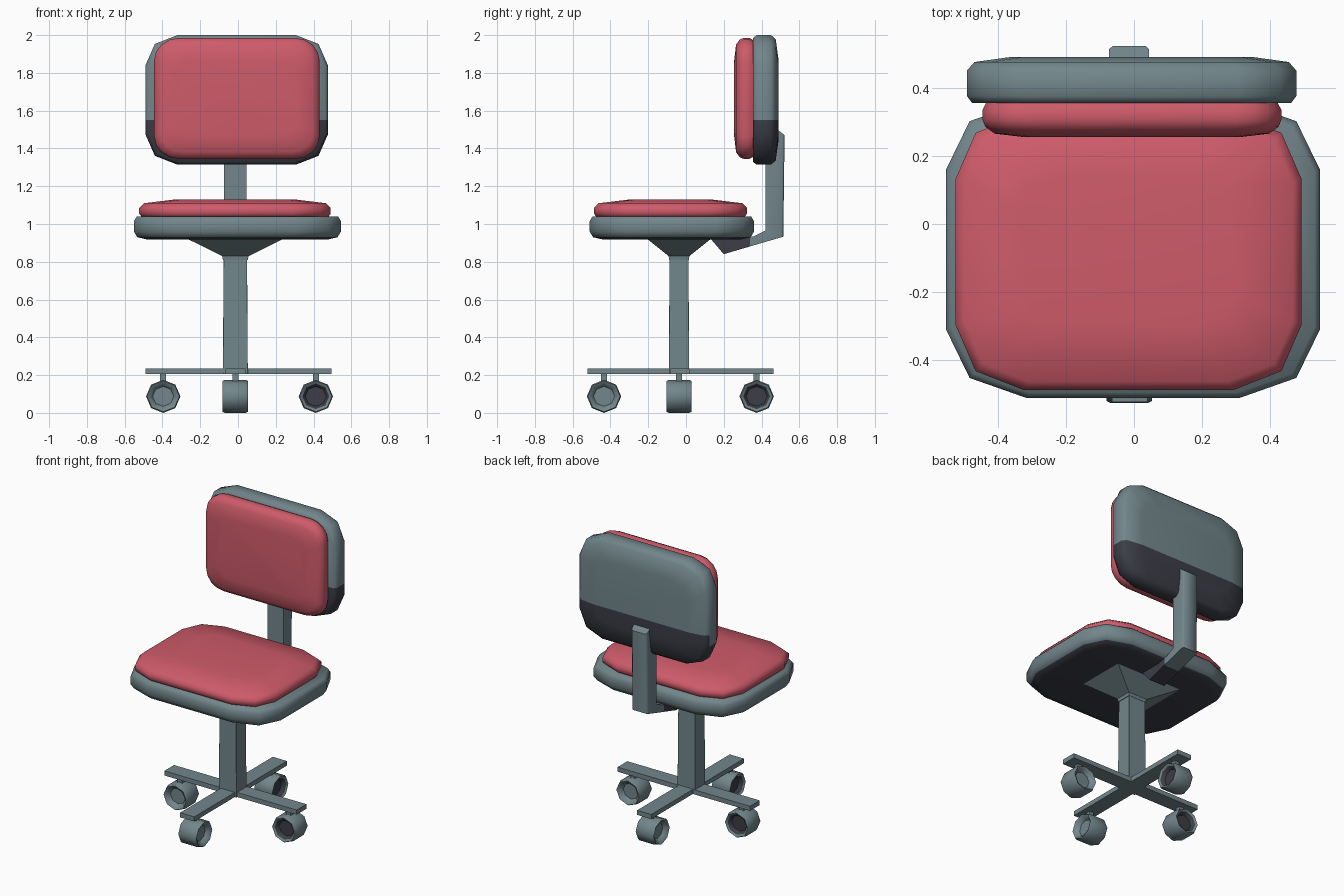
import bpy, bmesh, math
from mathutils import Matrix, Vector

if "Cube" in bpy.data.objects:
    bpy.data.objects.remove(bpy.data.objects["Cube"])


def material(name, rgb):
    m = bpy.data.materials.new(name)
    m.diffuse_color = (*rgb, 1)
    m.use_nodes = True
    m.node_tree.nodes["Principled BSDF"].inputs["Base Color"].default_value = m.diffuse_color
    return m


GREY = material("blue grey", (0.17, 0.24, 0.26))
DARK = material("charcoal", (0.045, 0.048, 0.063))
RED = material("rose red", (0.62, 0.105, 0.145))

UPRIGHT = Matrix(((1, 0, 0, 0), (0, 0, 1, 0), (0, 1, 0, 0), (0, 0, 0, 1)))  # u,v,w -> x,z,y


def finish(name, bm, mats, dark_rule=None, smooth=None):
    bmesh.ops.recalc_face_normals(bm, faces=bm.faces[:])
    if dark_rule:
        for f in bm.faces:
            f.material_index = int(dark_rule(f.calc_center_median(), f.normal))
    me = bpy.data.meshes.new(name)
    bm.to_mesh(me)
    bm.free()
    for m in mats:
        me.materials.append(m)
    ob = bpy.data.objects.new(name, me)
    bpy.context.collection.objects.link(ob)
    if smooth:
        bpy.ops.object.select_all(action='DESELECT')
        ob.select_set(True)
        bpy.context.view_layer.objects.active = ob
        bpy.ops.object.shade_smooth_by_angle(angle=math.radians(smooth))
    return ob


def stack(half, corner, segs, layers, mat):
    """Loft of rounded rectangles; layers are (inset, depth) pairs."""
    bm = bmesh.new()
    rings = []
    for inset, w in layers:
        hx, hy = half[0] - inset, half[1] - inset
        rx, ry = corner[0] * hx / half[0], corner[1] * hy / half[1]
        ring = []
        for k, (sx, sy) in enumerate(((1, 1), (-1, 1), (-1, -1), (1, -1))):
            for i in range(segs + 1):
                a = math.pi / 2 * (k + i / segs)
                p = Vector((sx * (hx - rx) + rx * math.cos(a),
                            sy * (hy - ry) + ry * math.sin(a), w))
                ring.append(bm.verts.new(mat @ p))
        rings.append(ring)
    n = len(rings[0])
    for lo, hi in zip(rings, rings[1:]):
        for i in range(n):
            bm.faces.new((lo[i], lo[(i + 1) % n], hi[(i + 1) % n], hi[i]))
    bm.faces.new(rings[0])
    bm.faces.new(rings[-1])
    bmesh.ops.remove_doubles(bm, verts=bm.verts[:], dist=1e-5)
    return bm


def cut(bm, co, no):
    bmesh.ops.bisect_plane(bm, geom=bm.verts[:] + bm.edges[:] + bm.faces[:],
                           plane_co=co, plane_no=no)


def box(name, lo, hi):
    bm = bmesh.new()
    size = [b - a for a, b in zip(lo, hi)]
    mid = [(a + b) / 2 for a, b in zip(lo, hi)]
    bmesh.ops.create_cube(bm, size=1, matrix=Matrix.Translation(mid) @ Matrix.Diagonal((*size, 1)))
    return finish(name, bm, [GREY])


# Seat shell with charcoal underside, and cushion
bm = stack((0.548, 0.435), (0.235, 0.2), 2,
           [(0.07, 0.918), (0.018, 0.93), (0, 0.96), (0, 1.015), (0.015, 1.04)],
           Matrix.Translation((-0.003, -0.075, 0)))
finish("seat_shell", bm, [GREY, DARK], lambda c, n: n.z < -0.9, smooth=60)
bm = stack((0.507, 0.405), (0.2, 0.19), 2,
           [(0.015, 1.035), (0, 1.055), (0, 1.085), (0.025, 1.11), (0.19, 1.13)],
           Matrix.Translation((-0.016, -0.082, 0)))
finish("seat_cushion", bm, [RED], smooth=50)

# Backrest shell, charcoal on its lower part
bm = stack((0.483, 0.343), (0.17, 0.16), 2,
           [(0.015, 0.355), (0, 0.375), (0, 0.45), (0.022, 0.475), (0.13, 0.49)],
           Matrix.Translation((-0.007, 0, 1.657)) @ UPRIGHT)
cut(bm, (0, 0, 1.55), (0, 0, 1))
finish("backrest_shell", bm, [GREY, DARK],
       lambda c, n: c.z < 1.55 and n.x > -0.95, smooth=60)

# Backrest cushion
bm = stack((0.438, 0.32), (0.13, 0.12), 4,
           [(0.12, 0.255), (0.035, 0.265), (0.008, 0.285), (0, 0.305), (0, 0.335), (0.012, 0.358)],
           Matrix.Translation((-0.006, 0, 1.665)) @ UPRIGHT)
finish("backrest_cushion", bm, [RED], smooth=50)

# Bent arm carrying the backrest, charcoal where it runs under the seat
profile = [(0.13, 0.922), (0.2, 0.84), (0.25, 0.855), (0.515, 0.933), (0.522, 1.47), (0.485, 1.5),
           (0.42, 1.45), (0.42, 0.965), (0.36, 0.935), (0.25, 0.922)]
bm = bmesh.new()
face = bm.faces.new([bm.verts.new((-0.073, y, z)) for y, z in profile])
ext = bmesh.ops.extrude_face_region(bm, geom=[face])
bmesh.ops.translate(bm, vec=(0.117, 0, 0),
                    verts=[v for v in ext["geom"] if isinstance(v, bmesh.types.BMVert)])
back_edges = [e for e in bm.edges if abs(e.verts[0].co.x - e.verts[1].co.x) < 0.01
              and min(v.co.y for v in e.verts) > 0.5]
bmesh.ops.recalc_face_normals(bm, faces=bm.faces[:])
bmesh.ops.bevel(bm, geom=back_edges, offset=0.01, segments=1, profile=0.5, affect='EDGES')
cut(bm, (0, 0.34, 0), (0, 1, 0))
finish("backrest_arm", bm, [GREY, DARK], lambda c, n: c.y < 0.34, smooth=50)

# Pole and flared seat mount
CX, CY = -0.014, -0.037
bm = stack((0.066, 0.054), (0.001, 0.001), 1, [(0, 0.205), (0.004, 0.83)],
           Matrix.Translation((CX, CY, 0)))
finish("pole", bm, [GREY])
bm = bmesh.new()
rings = [[bm.verts.new((CX + sx * hx, CY + sy * hy, z))
          for sx, sy in ((1, 1), (-1, 1), (-1, -1), (1, -1))]
         for hx, hy, z in ((0.066, 0.052, 0.81), (0.07, 0.055, 0.83), (0.255, 0.17, 0.922))]
for lo, hi in zip(rings, rings[1:]):
    for i in range(4):
        bm.faces.new((lo[i], lo[(i + 1) % 4], hi[(i + 1) % 4], hi[i]))
bm.faces.new(rings[0])
bm.faces.new(rings[-1])
finish("seat_mount", bm, [GREY])

# Cross base
box("base_bar_side", (-0.49, -0.083, 0.205), (0.495, 0.02, 0.236))
box("base_bar_front", (-0.065, -0.522, 0.205), (0.04, 0.462, 0.236))

# Four casters: eight-sided wheels with dished ends, one dish charcoal
HUB = Vector((0.008, -0.03, 0))
for k in range(4):
    turn = Matrix.Rotation(k * math.pi / 2, 4, 'Z')
    spot = HUB + turn @ Vector((0.404, 0, 0))
    if k % 2:
        spot.x = CX
    else:
        spot.y = CY
    bm = stack((0.091, 0.0875), (0.091, 0.0875), 2,
               [(0.035, -0.035), (0.02, -0.06), (0.006, -0.067), (0, -0.055),
                (0, 0.055), (0.006, 0.067), (0.02, 0.06), (0.035, 0.035)],
               Matrix.Translation((spot.x, spot.y, 0.0875)) @ turn @ UPRIGHT)
    axis = turn @ Vector((0, 1, 0))
    mid = spot + Vector((0, 0, 0.0875))

    def in_dish(c, n):
        depth = (c - mid).dot(axis)
        return depth < -0.03 and (c - mid - axis * depth).length < 0.066

    finish(f"caster_wheel_{k + 1}", bm, [GREY, DARK], in_dish, smooth=50)
    box(f"caster_stem_{k + 1}", (spot.x - 0.016, spot.y - 0.016, 0.16),
        (spot.x + 0.016, spot.y + 0.016, 0.21))
